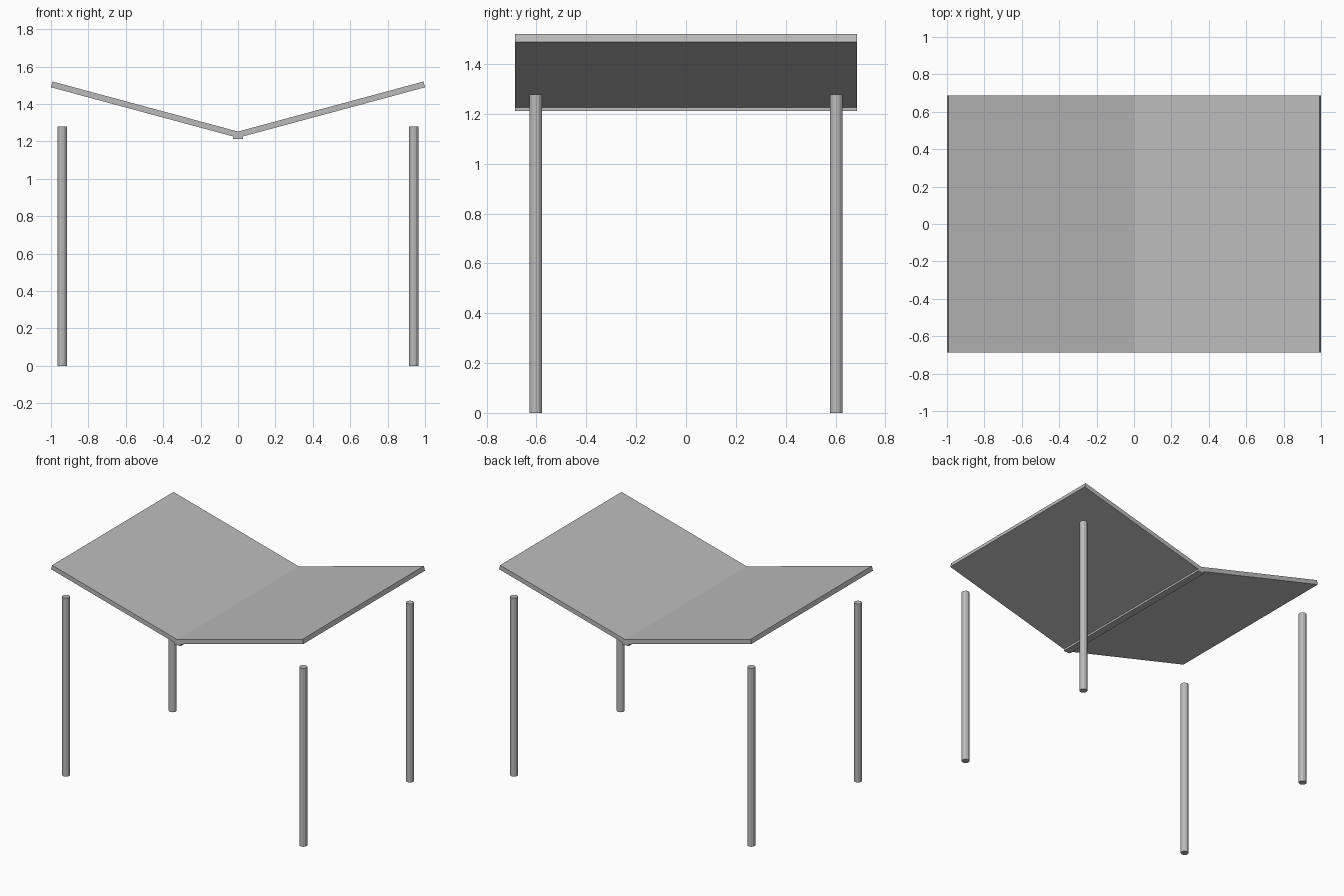
import bpy, bmesh, math
from mathutils import Matrix

default = bpy.data.objects.get("Cube")
if default:
    bpy.data.objects.remove(default, do_unlink=True)

grey = bpy.data.materials.new("light_grey")
grey.use_nodes = True
GREY = (0.5, 0.5, 0.5, 1)
grey.diffuse_color = GREY
grey.node_tree.nodes["Principled BSDF"].inputs["Base Color"].default_value = GREY

HALF_DEPTH = 0.687
TILT = math.radians(15.1)
THICK = 0.032
POST_X, POST_Y, POST_R, POST_H = 0.94, 0.603, 0.026, 1.278


def add_object(name, bm):
    bmesh.ops.recalc_face_normals(bm, faces=bm.faces)
    mesh = bpy.data.meshes.new(name)
    bm.to_mesh(mesh)
    bm.free()
    mesh.materials.append(grey)
    obj = bpy.data.objects.new(name, mesh)
    bpy.context.collection.objects.link(obj)


def prism(name, profile):
    """Extrude an x-z outline through the full roof depth."""
    bm = bmesh.new()
    face = bm.faces.new([bm.verts.new((x, -HALF_DEPTH, z)) for x, z in profile])
    ext = bmesh.ops.extrude_face_region(bm, geom=[face])["geom"]
    for v in ext:
        if isinstance(v, bmesh.types.BMVert):
            v.co.y = HALF_DEPTH
    add_object(name, bm)


# Roof panels: sloping slabs meeting in a central valley
low = 1.219
high = low + math.tan(TILT)
inner_top = low + THICK / math.cos(TILT)
outer_top = (1 - THICK * math.sin(TILT), high + THICK * math.cos(TILT))
for side, s in (("left", 1), ("right", -1)):
    outline = [(0, low), (1, high), outer_top, (0, inner_top)]
    prism(f"{side}_roof_panel", [(s * x, z) for x, z in outline])

# Valley beam under the joint
prism("valley_beam", [(-0.026, 1.212), (0.026, 1.212), (0.026, 1.235), (-0.026, 1.235)])

# Corner posts
for side, sx in (("left", 1), ("right", -1)):
    for end, sy in (("front", -1), ("back", 1)):
        bm = bmesh.new()
        bmesh.ops.create_cone(
            bm, cap_ends=True, segments=12, radius1=POST_R, radius2=POST_R, depth=POST_H,
            matrix=Matrix.Translation((sx * POST_X, sy * POST_Y, POST_H / 2)))
        add_object(f"{end}_{side}_post", bm)
